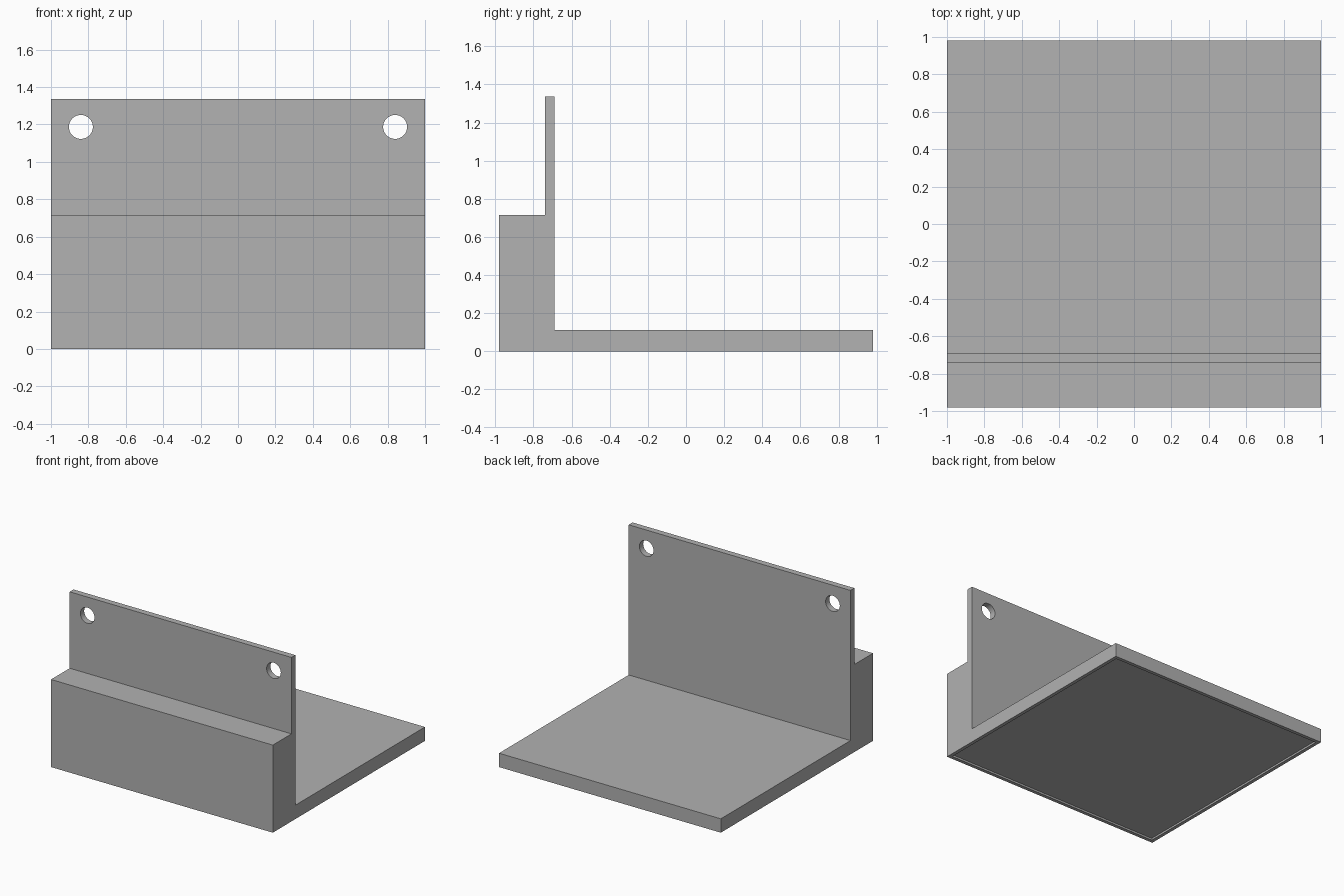
import bpy, bmesh
from math import radians

cube = bpy.data.objects.get("Cube")
if cube:
    bpy.data.objects.remove(cube)

grey = bpy.data.materials.new("plain grey")
grey.use_nodes = True
colour = (0.445, 0.445, 0.445, 1)
grey.diffuse_color = colour
grey.node_tree.nodes["Principled BSDF"].inputs["Base Color"].default_value = colour

# Bracket: side profile (y, z) swept across the full width
profile = [(-0.98, 0), (0.98, 0), (0.98, 0.113), (-0.69, 0.113),
           (-0.69, 1.337), (-0.74, 1.337), (-0.74, 0.714), (-0.98, 0.714)]
bm = bmesh.new()
side = bm.faces.new([bm.verts.new((-1, y, z)) for y, z in profile])
sweep = bmesh.ops.extrude_face_region(bm, geom=[side])
bmesh.ops.translate(bm, vec=(2, 0, 0),
                    verts=[v for v in sweep["geom"] if isinstance(v, bmesh.types.BMVert)])
bmesh.ops.recalc_face_normals(bm, faces=bm.faces)

# Shallow recess with a narrow rim under the base
bm.normal_update()
underside = [f for f in bm.faces if f.normal.z < -0.9]
bmesh.ops.inset_region(bm, faces=underside, thickness=0.04)
floor = min((f for f in bm.faces if f.normal.z < -0.9),
            key=lambda f: f.calc_center_median().xy.length)
pocket = bmesh.ops.extrude_face_region(bm, geom=[floor])
bmesh.ops.translate(bm, vec=(0, 0, 0.015),
                    verts=[v for v in pocket["geom"] if isinstance(v, bmesh.types.BMVert)])
if floor.is_valid:
    bmesh.ops.delete(bm, geom=[floor], context='FACES_ONLY')
bmesh.ops.recalc_face_normals(bm, faces=bm.faces)

mesh = bpy.data.meshes.new("bracket")
bm.to_mesh(mesh)
bm.free()
bracket = bpy.data.objects.new("bracket", mesh)
bpy.context.collection.objects.link(bracket)
mesh.materials.append(grey)

# Mounting holes through the upright plate
for name, x in (("right_hole_cutter", -0.84), ("left_hole_cutter", 0.84)):
    bpy.ops.mesh.primitive_cylinder_add(vertices=48, radius=0.064, depth=0.2,
                                        location=(x, -0.715, 1.187),
                                        rotation=(radians(90), 0, 0))
    cutter = bpy.context.object
    cutter.name = name
    cutter.data.materials.append(grey)
    cutter.hide_render = True
    cutter.hide_viewport = True
    cutter.display_type = 'WIRE'
    cut = bracket.modifiers.new(name, 'BOOLEAN')
    cut.operation = 'DIFFERENCE'
    cut.solver = 'EXACT'
    cut.object = cutter

# Smooth hole walls, sharp edges elsewhere
bpy.ops.object.select_all(action='DESELECT')
bracket.select_set(True)
bpy.context.view_layer.objects.active = bracket
for cut in list(bracket.modifiers):
    bpy.ops.object.modifier_apply(modifier=cut.name)
for name in ("right_hole_cutter", "left_hole_cutter"):
    bpy.data.objects.remove(bpy.data.objects[name])
bpy.ops.object.shade_smooth_by_angle(angle=radians(30))
